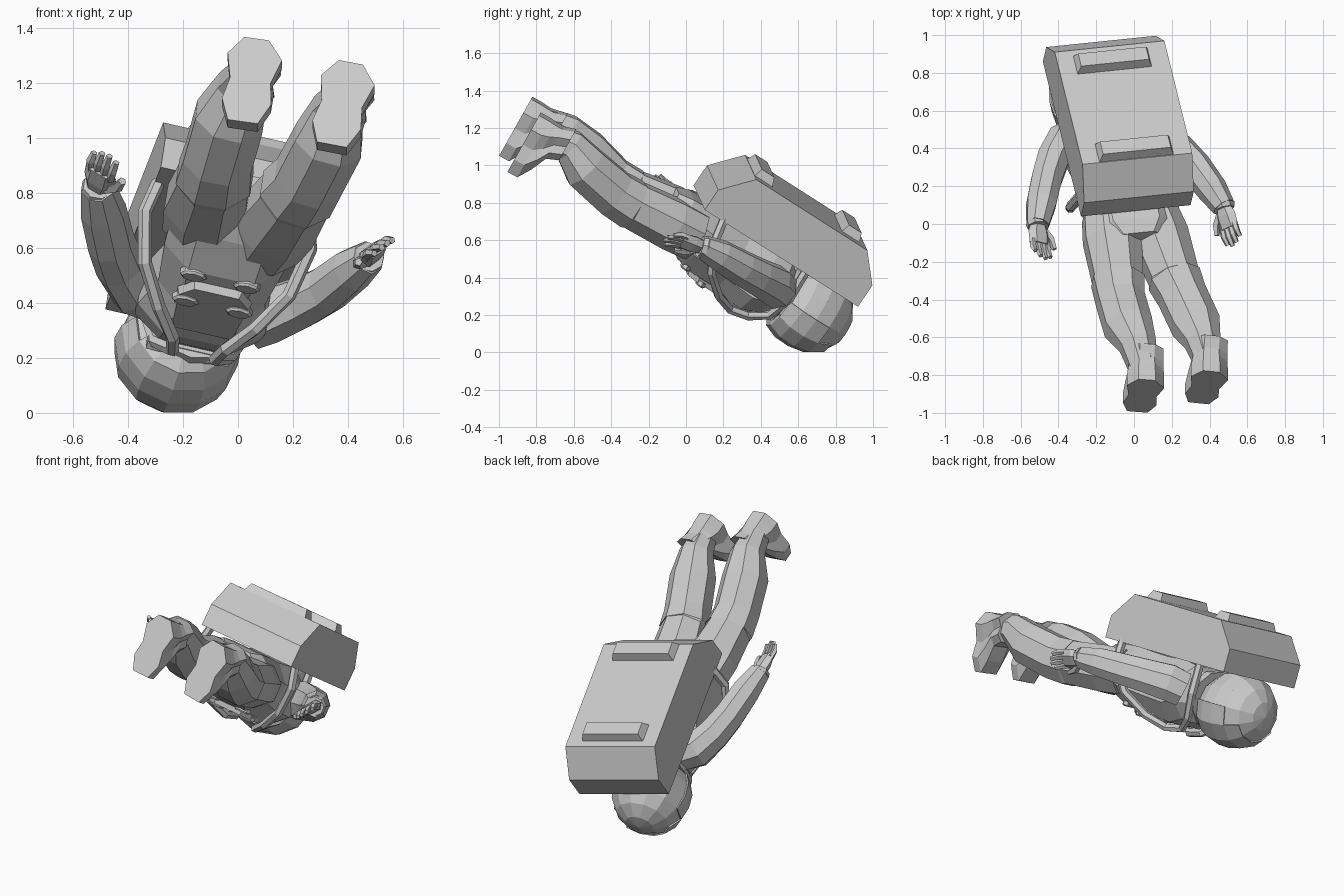
import bpy, bmesh, math
from mathutils import Vector, Matrix

if "Cube" in bpy.data.objects:
    bpy.data.objects.remove(bpy.data.objects["Cube"])

# Body frame: R = wearer's right, U = towards head, B = towards the backpack
R = Vector((0.97, 0.10, -0.22)).normalized()
U = Vector((-0.233, 0.822, -0.52))
U = (U - R * U.dot(R)).normalized()
B = R.cross(U)
CX = -0.17  # body centreline in the body frame

suit = bpy.data.materials.new("suit_grey")
suit.diffuse_color = (0.6, 0.6, 0.6, 1)
suit.use_nodes = True
suit.node_tree.nodes["Principled BSDF"].inputs["Base Color"].default_value = suit.diffuse_color


def body(x, y, z):
    """Body-frame point (x measured from the centreline) to world."""
    return R * (x + CX) + U * y + B * z


def finish(name, bm):
    bmesh.ops.recalc_face_normals(bm, faces=bm.faces)
    me = bpy.data.meshes.new(name)
    bm.to_mesh(me)
    bm.free()
    me.materials.append(suit)
    ob = bpy.data.objects.new(name, me)
    bpy.context.collection.objects.link(ob)
    return ob


def loft(name, rings):
    """Skin a list of equal-length point rings and cap both ends."""
    bm = bmesh.new()
    vs = [[bm.verts.new(p) for p in ring] for ring in rings]
    n = len(vs[0])
    for a, b in zip(vs, vs[1:]):
        for i in range(n):
            j = (i + 1) % n
            bm.faces.new((a[i], a[j], b[j], b[i]))
    bm.faces.new(vs[0])
    bm.faces.new(vs[-1])
    return finish(name, bm)


def limb(name, pts, sides=8, ref=B):
    """Tube through (x, y, z, half width, half depth) stations."""
    c = [Vector(p[:3]) for p in pts]
    rings = []
    for i, p in enumerate(pts):
        t = (c[min(i + 1, len(c) - 1)] - c[max(i - 1, 0)]).normalized()
        v = (ref - t * ref.dot(t)).normalized()
        u = t.cross(v)
        k = 1 / math.cos(math.pi / sides)
        rings.append([c[i] + (u * math.cos(a) * p[3] + v * math.sin(a) * p[4]) * k
                      for a in [(s + 0.5) * math.tau / sides for s in range(sides)]])
    return loft(name, rings)


# Torso: (height, half width, front depth, back depth)
rings = []
for y, w, f, b in [(-0.50, 0.15, 0.49, 0.69), (-0.42, 0.23, 0.44, 0.71), (-0.27, 0.225, 0.38, 0.715),
                   (-0.05, 0.20, 0.36, 0.71), (0.12, 0.24, 0.35, 0.72), (0.22, 0.24, 0.39, 0.71),
                   (0.29, 0.15, 0.43, 0.66)]:
    m, h = (f + b) / 2, (b - f) / 2
    rings.append([body(sx * w, y, m + sz * h) for sx, sz in
                  [(1, .45), (.55, 1), (-.55, 1), (-1, .45), (-1, -.45), (-.55, -1), (.55, -1), (1, -.45)]])
loft("torso", rings)

# Chest control panel and its four buttons
loft("chest_panel", [[body(x * s, -0.08 + y * s, z) for x, y in
                      [(.14, -.08), (.09, -.14), (-.09, -.14), (-.14, -.08), (-.12, .15), (.12, .15)]]
                     for s, z in [(1, 0.375), (0.93, 0.345)]])
for side in (-1, 1):
    for y, front in ((-0.25, 0.366), (-0.13, 0.333)):
        loft("chest_button", [[body(side * 0.10 + s * 0.05 * math.cos(a), y + s * 0.03 * math.sin(a), front + z)
                               for a in [k * math.tau / 8 for k in range(8)]]
                              for s, z in [(1, 0.03), (1, 0.008), (0.8, 0)]])

# Backpack with chamfered top and bottom edges
prof = [(-0.38, 0.72), (-0.38, 0.85), (-0.24, 1.008), (0.48, 1.008), (0.61, 0.863), (0.61, 0.725)]
loft("backpack", [[body(x, y, z) for y, z in prof] for x in (-0.295, 0.303)])
for y0 in (-0.18, 0.385):
    loft("backpack_plate", [[body(sx * (0.205 - d), y0 + sy * (0.06 - d), z)
                             for sx, sy in [(1, 1), (-1, 1), (-1, -1), (1, -1)]]
                            for d, z in [(0, 1.0), (0.02, 1.055)]])


# Helmet (boxier below its middle) and raised visor, pole pointing to the crown
def dome(name, r, keep=None):
    bm = bmesh.new()
    bmesh.ops.create_uvsphere(bm, u_segments=12, v_segments=8, radius=r)
    for v in bm.verts:
        if v.co.z < 0:
            k = math.sqrt(1 + (v.co.z / r) ** 2)
            v.co.x *= 1 + (k - 1) * 0.6
            if v.co.y < 0:
                v.co.y *= k
    if keep:
        bmesh.ops.delete(bm, geom=[f for f in bm.faces if not keep(f.calc_center_median())], context='FACES')
        r2 = bmesh.ops.extrude_face_region(bm, geom=bm.faces[:])
        for v in [g for g in r2['geom'] if isinstance(g, bmesh.types.BMVert)]:
            v.co *= 0.9
    o = body(-0.03, 0.485, 0.53)
    bm.transform(Matrix(((R.x, B.x, U.x, o.x), (R.y, B.y, U.y, o.y), (R.z, B.z, U.z, o.z), (0, 0, 0, 1))))
    return finish(name, bm)


dome("helmet", 0.222)
dome("visor", 0.231, lambda c: c.y < -0.05 and -0.205 < c.z < 0.13)
loft("neck_collar", [[body(0.18 * math.cos(a), h, 0.54 + 0.17 * math.sin(a))
                      for a in [k * math.tau / 12 for k in range(12)]] for h in (0.265, 0.31)])

# Straight chin bar under the visor
loft("chin_bar", [[body(x, y, z) for y, z in [(0.262, 0.47), (0.262, 0.40), (0.295, 0.385), (0.31, 0.47)]]
                  for x in (-0.165, 0.145)])

# Harness hoses looping from pack, round the chest and over the shoulders
for s in (-1, 1):
    path = [(.28, -.26, .735), (.31, -.24, .61), (.27, -.15, .45), (.18, -.03, .355), (.10, .08, .315),
            (.08, .19, .335), (.14, .27, .41), (.19, .30, .55), (.18, .29, .74)]
    limb("harness_hose", [(*body(s * x, y, z), 0.022, 0.022) for x, y, z in path], 6, R)

# Legs: hip, thigh, knee seam, calf, ankle
limb("left_leg", [(-0.13, 0.04, 0.69, .14, .13), (-0.115, -0.08, 0.755, .15, .135), (-0.087, -0.29, 0.85, .13, .125),
                  (-0.085, -0.30, 0.855, .137, .13), (-0.072, -0.40, 0.925, .125, .125), (-0.03, -0.545, 1.075, .125, .125),
                  (0.02, -0.64, 1.185, .095, .09), (0.05, -0.76, 1.235, .075, .075)])
limb("right_leg", [(0.09, 0.05, 0.625, .14, .13), (0.135, -0.07, 0.685, .15, .135), (0.21, -0.28, 0.79, .13, .125),
                   (0.213, -0.29, 0.795, .137, .13), (0.255, -0.38, 0.85, .125, .125), (0.33, -0.54, 0.99, .125, .12),
                   (0.365, -0.625, 1.105, .092, .09), (0.39, -0.72, 1.145, .075, .075)])

# Boots: sole outline (across, towards toe) lofted up to the ankle
outline = [(-.05, -.175), (.04, -.175), (.10, -.10), (.075, 0), (.09, .09), (.055, .175), (-.055, .175),
           (-.09, .09), (-.075, 0), (-.10, -.10)]
for name, c, lean in [("left_boot", Vector((0.045, -0.91, 1.21)), -0.06),
                      ("right_boot", Vector((0.378, -0.865, 1.125)), -0.08)]:
    toe = Vector((lean, -0.18, -0.32)).normalized()
    up = Vector((0, 0.87, -0.49))
    side = toe.cross(up).normalized()
    loft(name, [[c + side * a * w + toe * (b * l + o) + up * h for a, b in outline]
                for w, l, o, h in [(1, 1, 0, 0), (1, 1, 0, 0.06), (0.95, 0.78, -0.035, 0.105),
                                   (0.9, 0.52, -0.08, 0.145), (0.88, 0.5, -0.105, 0.21)]])

# Arms with cuffs, palms, fingers and thumbs
arms = {
    "left": ([(-0.30, 0.47, 0.43, .09, .10), (-0.375, 0.435, 0.46, .09, .105), (-0.43, 0.34, 0.54, .085, .095),
              (-0.462, 0.24, 0.62, .08, .09), (-0.49, 0.11, 0.735, .078, .082), (-0.51, -0.005, 0.82, .058, .06)],
             Vector((0.10, -0.82, 0.5)), Vector((0.75, -0.1, -0.5))),
    "right": ([(0.05, 0.50, 0.33, .09, .10), (0.13, 0.47, 0.36, .09, .105), (0.24, 0.385, 0.405, .085, .095),
               (0.325, 0.30, 0.45, .08, .09), (0.415, 0.18, 0.52, .075, .08), (0.475, 0.09, 0.565, .058, .06)],
              Vector((0.22, -0.88, 0.25)), Vector((-0.65, -0.2, -0.5))),
}
for name, (pts, d, spread) in arms.items():
    limb(name + "_arm", pts)
    d.normalize()
    spread = (spread - d * spread.dot(d)).normalized()
    flat = d.cross(spread)
    w = Vector(pts[-1][:3])
    at = lambda f, s, r, k=0: (*(w + d * f + spread * s + flat * k), r, r)
    limb(name + "_cuff", [at(-0.015, 0, .058), at(0.012, 0, .052)])
    limb(name + "_palm", [(*(w + d * f), a, b) for f, a, b in
                          [(0, .03, .038), (0.05, .03, .055), (0.12, .02, .055)]], 6, flat.cross(d))
    for i, length in enumerate((0.10, 0.115, 0.105, 0.08)):
        s = 0.042 - 0.028 * i
        limb(name + "_finger", [at(0.10, s, .015), at(0.10 + length * .55, s * 1.1, .014),
                                at(0.10 + length, s * 1.1, .010, .015)], 5, spread)
    limb(name + "_thumb", [at(0.03, .035, .02), at(0.075, .075, .018), at(0.13, .09, .012)], 5, flat)
